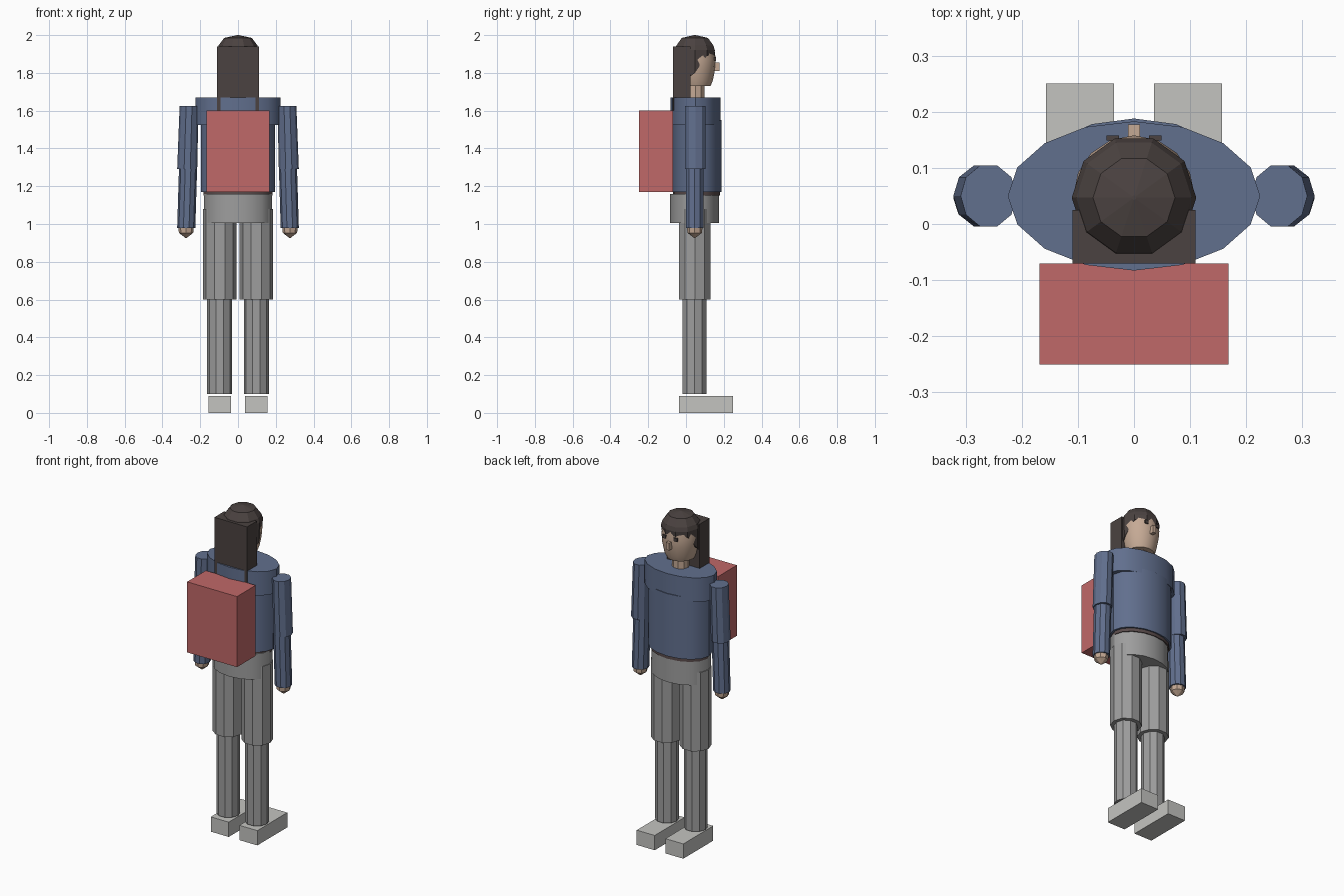
import bpy, bmesh, math

cube = bpy.data.objects.get("Cube")
if cube:
    bpy.data.objects.remove(cube, do_unlink=True)


def material(name, rgb):
    m = bpy.data.materials.new(name)
    m.use_nodes = True
    m.diffuse_color = (*rgb, 1)
    m.node_tree.nodes["Principled BSDF"].inputs["Base Color"].default_value = (*rgb, 1)
    return m


BLUE = material("blue_cloth", (0.12, 0.16, 0.27))
GREY = material("grey_trousers", (0.34, 0.34, 0.34))
PALE = material("pale_shoes", (0.55, 0.55, 0.53))
RED = material("red_pack", (0.53, 0.14, 0.14))
HAIR = material("dark_hair", (0.07, 0.055, 0.052))
SKIN = material("skin", (0.56, 0.40, 0.30))
BELT = material("dark_belt", (0.10, 0.07, 0.07))

AXIS = 0.05  # depth of the body's centre line


def finish(name, bm, mat, smooth=False):
    bmesh.ops.recalc_face_normals(bm, faces=bm.faces)
    mesh = bpy.data.meshes.new(name)
    bm.to_mesh(mesh)
    bm.free()
    mesh.materials.append(mat)
    ob = bpy.data.objects.new(name, mesh)
    bpy.context.collection.objects.link(ob)
    if smooth:
        bpy.ops.object.select_all(action="DESELECT")
        ob.select_set(True)
        bpy.context.view_layer.objects.active = ob
        bpy.ops.object.shade_smooth_by_angle(angle=math.radians(30))
    return ob


def loft(name, mat, rings, sides=10, cy=AXIS, smooth=False, hem=None):
    """Rings are (centre x, z, x radius, y radius), from bottom to top."""
    bm = bmesh.new()
    loops = []
    for i, (cx, z, rx, ry) in enumerate(rings):
        loop = []
        for k in range(sides):
            a = math.tau * k / sides
            h = hem(math.sin(a)) if hem and i == 0 else z
            loop.append(bm.verts.new((cx + rx * math.cos(a), cy + ry * math.sin(a), h)))
        loops.append(loop)
    for low, high in zip(loops, loops[1:]):
        for k in range(sides):
            n = (k + 1) % sides
            bm.faces.new((low[k], low[n], high[n], high[k]))
    bm.faces.new(loops[0])
    bm.faces.new(loops[-1])
    return finish(name, bm, mat, smooth)


def box(name, mat, x, y, z):
    bm = bmesh.new()
    bmesh.ops.create_cube(bm, size=1)
    for v in bm.verts:
        v.co = [(lo + hi) / 2 + c * (hi - lo) for c, (lo, hi) in zip(v.co, (x, y, z))]
    return finish(name, bm, mat)


def mirrored_box(name, mat, s, x, y, z):
    return box(name, mat, sorted((s * x[0], s * x[1])), y, z)


# Trunk
loft("pelvis", GREY, [(0, 1.005, 0.18, 0.13), (0, 1.16, 0.18, 0.13)], 16, 0.045, True)
loft("belt", BELT, [(0, 1.15, 0.182, 0.125), (0, 1.175, 0.182, 0.125)], 16, 0.055, True)
loft("torso", BLUE, [(0, 1.17, 0.195, 0.13), (0, 1.55, 0.195, 0.13)], 16, 0.058, True)
loft("shoulders", BLUE, [(0, 1.525, 0.225, 0.133), (0, 1.67, 0.225, 0.133)], 16, AXIS, True)

# Head
loft("neck", SKIN, [(0, 1.65, 0.05, 0.05), (0, 1.76, 0.05, 0.05)])
head = [(0.08, 1.73), (0.092, 1.76), (0.104, 1.82), (0.108, 1.87), (0.1, 1.925), (0.06, 1.97)]
loft("head", SKIN, [(0, z, r, r) for r, z in head], 16, AXIS, True)
cap = [(0.109, 1.88), (0.111, 1.92), (0.103, 1.945), (0.073, 1.985), (0.004, 2.0)]
loft("hair_cap", HAIR, [(0, z, r, r) for r, z in cap], 10, 0.047,
     hem=lambda f: 1.89 if f > 0.1 else 1.80 if f > -0.1 else 1.75)
box("hair_back", HAIR, (-0.11, 0.11), (-0.07, 0.025), (1.6, 1.94))
box("nose", SKIN, (-0.011, 0.011), (0.14, 0.177), (1.81, 1.855))

# Backpack
box("backpack", RED, (-0.168, 0.168), (-0.25, -0.07), (1.17, 1.6))

# Paired parts
for side, s in (("left", 1), ("right", -1)):
    mirrored_box(side + "_eye", HAIR, s, (0.027, 0.049), (0.149, 0.158), (1.865, 1.885))
    mirrored_box(side + "_shoe", PALE, s, (0.036, 0.157), (-0.038, 0.25), (0, 0.09))
    loft(side + "_shin", GREY, [(s * 0.097, z, 0.066, 0.066) for z in (0.1, 0.61)], cy=0.045)
    loft(side + "_thigh", GREY, [(s * 0.097, z, 0.088, 0.088) for z in (0.6, 1.08)], cy=0.047)
    loft(side + "_upper_arm", BLUE,
         [(s * 0.269, 1.29, 0.053, 0.057), (s * 0.259, 1.625, 0.05, 0.057)])
    loft(side + "_forearm", BLUE,
         [(s * 0.274, 0.98, 0.048, 0.049), (s * 0.264, 1.31, 0.048, 0.049)], cy=0.046)
    loft(side + "_hand", SKIN,
         [(s * 0.275, 0.927, 0.004, 0.004), (s * 0.275, 0.953, 0.038, 0.038),
          (s * 0.275, 0.99, 0.042, 0.042)], 8, 0.046)
